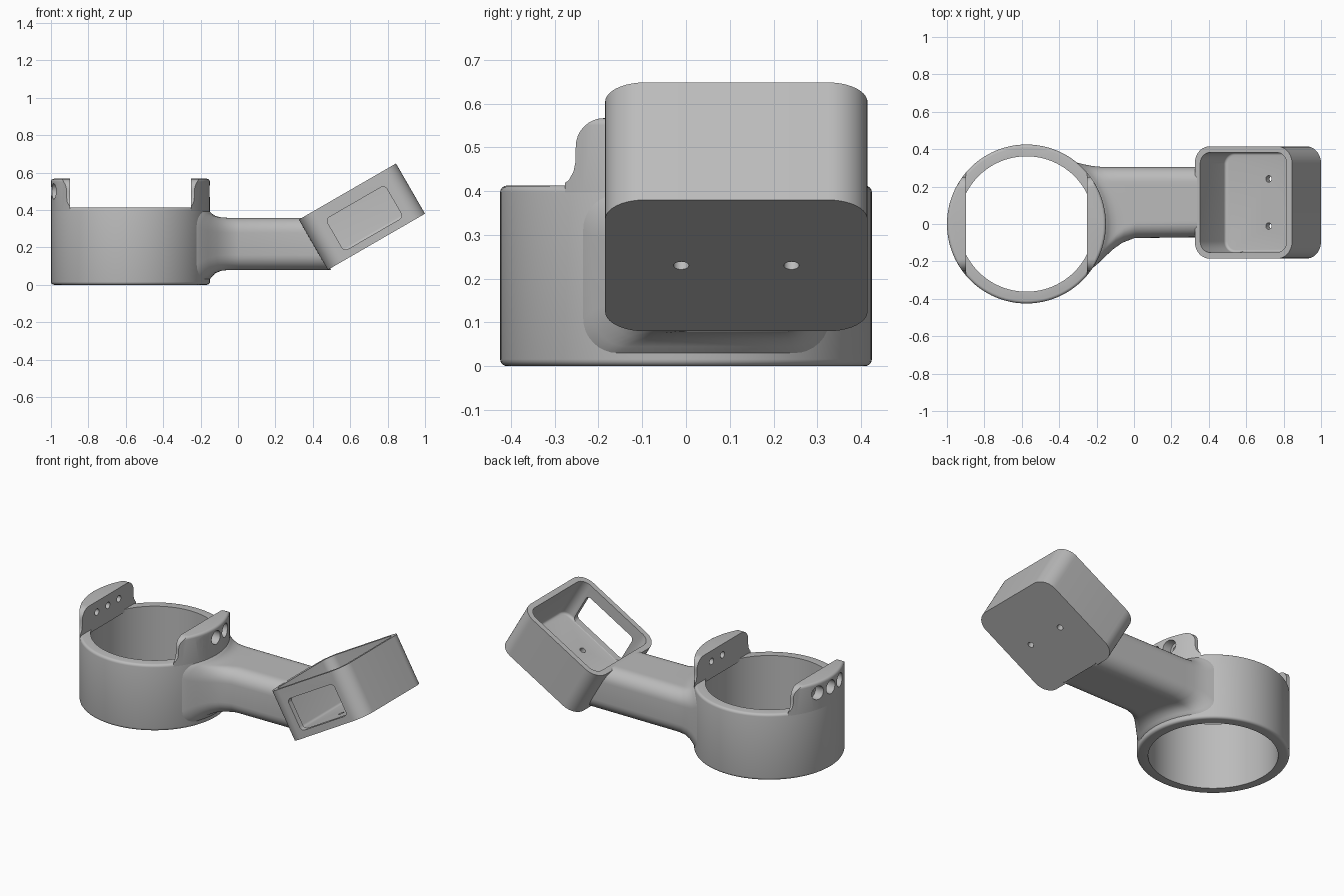
import bpy, bmesh
from math import cos, sin, pi, radians, sqrt
from mathutils import Matrix, Vector

old = bpy.data.objects.get("Cube")
if old:
    bpy.data.objects.remove(old, do_unlink=True)

grey = bpy.data.materials.new("plain grey")
grey.use_nodes = True
GREY = (0.5, 0.5, 0.5, 1)
grey.diffuse_color = GREY
grey.node_tree.nodes["Principled BSDF"].inputs["Base Color"].default_value = GREY

RING_X, RING_R, BORE_R, RING_H, TAB_TOP = -0.575, 0.425, 0.362, 0.413, 0.567
ALONG_X = Matrix(((0, 0, 1, 0), (1, 0, 0, 0), (0, 1, 0, 0), (0, 0, 0, 1)))
ALONG_Y = Matrix.Rotation(pi / 2, 4, 'X')


def finish(bm, name):
    """Turn a bmesh into a grey object."""
    bmesh.ops.recalc_face_normals(bm, faces=bm.faces)
    mesh = bpy.data.meshes.new(name)
    bm.to_mesh(mesh)
    bm.free()
    mesh.materials.append(grey)
    ob = bpy.data.objects.new(name, mesh)
    bpy.context.collection.objects.link(ob)
    return ob


def circle(r, n=96, cx=0, cy=0):
    return [(cx + r * cos(2 * pi * i / n), cy + r * sin(2 * pi * i / n)) for i in range(n)]


def rounded_rect(a0, a1, b0, b1, r, seg=8, straight=1):
    """Counter-clockwise outline; 'straight' divides the sides along a."""
    pts = []
    corners = [(a1 - r, b1 - r), (a0 + r, b1 - r), (a0 + r, b0 + r), (a1 - r, b0 + r)]
    for k, (ca, cb) in enumerate(corners):
        for i in range(seg + 1):
            t = (k + i / seg) * pi / 2
            pts.append((ca + r * cos(t), cb + r * sin(t)))
        if k % 2 == 0:
            na, (a, b) = corners[(k + 1) % 4][0], pts[-1]
            pts += [(a + (na - a) * i / straight, b) for i in range(1, straight)]
    return pts


def prism(name, outline, h0, h1, matrix=Matrix(), bevel_low=0, bevel_high=0):
    """Extrude an outline and round its end edges."""
    bm = bmesh.new()
    low = bm.faces.new([bm.verts.new((a, b, h0)) for a, b in outline])
    ext = bmesh.ops.extrude_face_region(bm, geom=[low], use_keep_orig=True)
    top = [v for v in ext["geom"] if isinstance(v, bmesh.types.BMVert)]
    bmesh.ops.translate(bm, vec=(0, 0, h1 - h0), verts=top)
    for h, w in ((h0, bevel_low), (h1, bevel_high)):
        if w:
            edges = [e for e in bm.edges if all(abs(v.co.z - h) < 1e-5 for v in e.verts)]
            bmesh.ops.bevel(bm, geom=edges, offset=w, segments=4, profile=0.5, affect='EDGES')
    bm.transform(matrix)
    return finish(bm, name)


def boolean(ob, tool, operation='DIFFERENCE'):
    """Apply a boolean and discard the tool."""
    mod = ob.modifiers.new("cut", 'BOOLEAN')
    mod.operation, mod.solver, mod.object = operation, 'EXACT', tool
    bpy.context.view_layer.objects.active = ob
    bpy.ops.object.modifier_apply(modifier=mod.name)
    bpy.data.objects.remove(tool, do_unlink=True)


# Clamp ring
at_ring = Matrix.Translation((RING_X, 0, 0))
ring = prism("clamp_ring", circle(RING_R), 0, RING_H, at_ring, 0.016, 0.016)
boolean(ring, prism("bore", circle(BORE_R), -0.1, 1, at_ring))
parts = [ring]

# Two upright tabs with three counterbored screw holes each
half = [(0.29, 0.395), (0.285, 0.413), (0.268, 0.425), (0.257, 0.445), (0.252, 0.47), (0.252, 0.5)]
half += [(0.187 + 0.065 * cos(t * pi / 16), TAB_TOP - 0.065 + 0.065 * sin(t * pi / 16)) for t in range(1, 9)]
tab_outline = half + [(-y, z) for y, z in reversed(half)]
for side, name in ((-1, "right_tab"), (1, "left_tab")):
    def span(a, b):
        return sorted((side * a, side * b))
    frame = at_ring @ ALONG_X
    tab = prism(name, tab_outline, *span(0.3225, 0.46), frame)
    boolean(tab, prism("round", circle(RING_R), 0, TAB_TOP, at_ring, 0, 0.016), 'INTERSECT')
    for k in (-1, 0, 1):
        for r, start in ((0.02, 0.2), (0.042, 0.365)):
            boolean(tab, prism("hole", circle(r, 24, k * 0.108, 0.5), *span(start, 0.5), frame))
    parts.append(tab)

# Tilted open tray with a window in its front wall and two floor holes
tray = prism("tray_box", rounded_rect(-0.3, 0.3, -0.3, 0.3, 0.09, 10), 0, 0.31)
boolean(tray, prism("cavity", rounded_rect(-0.267, 0.267, -0.267, 0.267, 0.06, 10), 0.04, 0.5,
                    bevel_low=0.015))
boolean(tray, prism("window", rounded_rect(-0.175, 0.19, 0.042, 0.24, 0.025), 0.2, 0.4, ALONG_Y))
for y in (-0.126, 0.126):
    boolean(tray, prism("hole", circle(0.0175, 24, 0, y), -0.1, 0.2))
tray.data.transform(Matrix.Translation((0.74, 0.115, 0.23)) @ Matrix.Rotation(radians(-30), 4, 'Y'))
parts.append(tray)

# Arm: sections flare onto the ring; each row is distance, y range, z range
flare = [(-0.02, -0.255, 0.335, 0.015, 0.402), (0.0, -0.235, 0.328, 0.03, 0.392),
         (0.012, -0.215, 0.324, 0.045, 0.38), (0.03, -0.18, 0.318, 0.062, 0.368),
         (0.06, -0.135, 0.31, 0.075, 0.36), (0.1, -0.1, 0.306, 0.079, 0.358),
         (0.16, -0.075, 0.305, 0.079, 0.358)]
bm = bmesh.new()
loops = []
for d, *box in flare:
    section = rounded_rect(*box, 0.08, straight=16)
    loops.append([bm.verts.new((RING_X + sqrt(RING_R ** 2 - y * y) + d, y, z)) for y, z in section])
# The far end lies inside the slanted tray wall
end = rounded_rect(-0.07, 0.305, 0.079, 0.358, 0.08, straight=16)
loops.append([bm.verts.new((0.493 - 0.577 * (z - 0.0875), y, z)) for y, z in end])
for a, b in zip(loops, loops[1:]):
    for i in range(len(a)):
        j = (i + 1) % len(a)
        bm.faces.new((a[i], a[j], b[j], b[i]))
arm = finish(bm, "mount_arm")
parts.append(arm)

# Smooth shading with crisp edges
bpy.ops.object.select_all(action='DESELECT')
for ob in parts:
    ob.select_set(True)
bpy.context.view_layer.objects.active = ring
bpy.ops.object.shade_smooth_by_angle(angle=radians(32))
